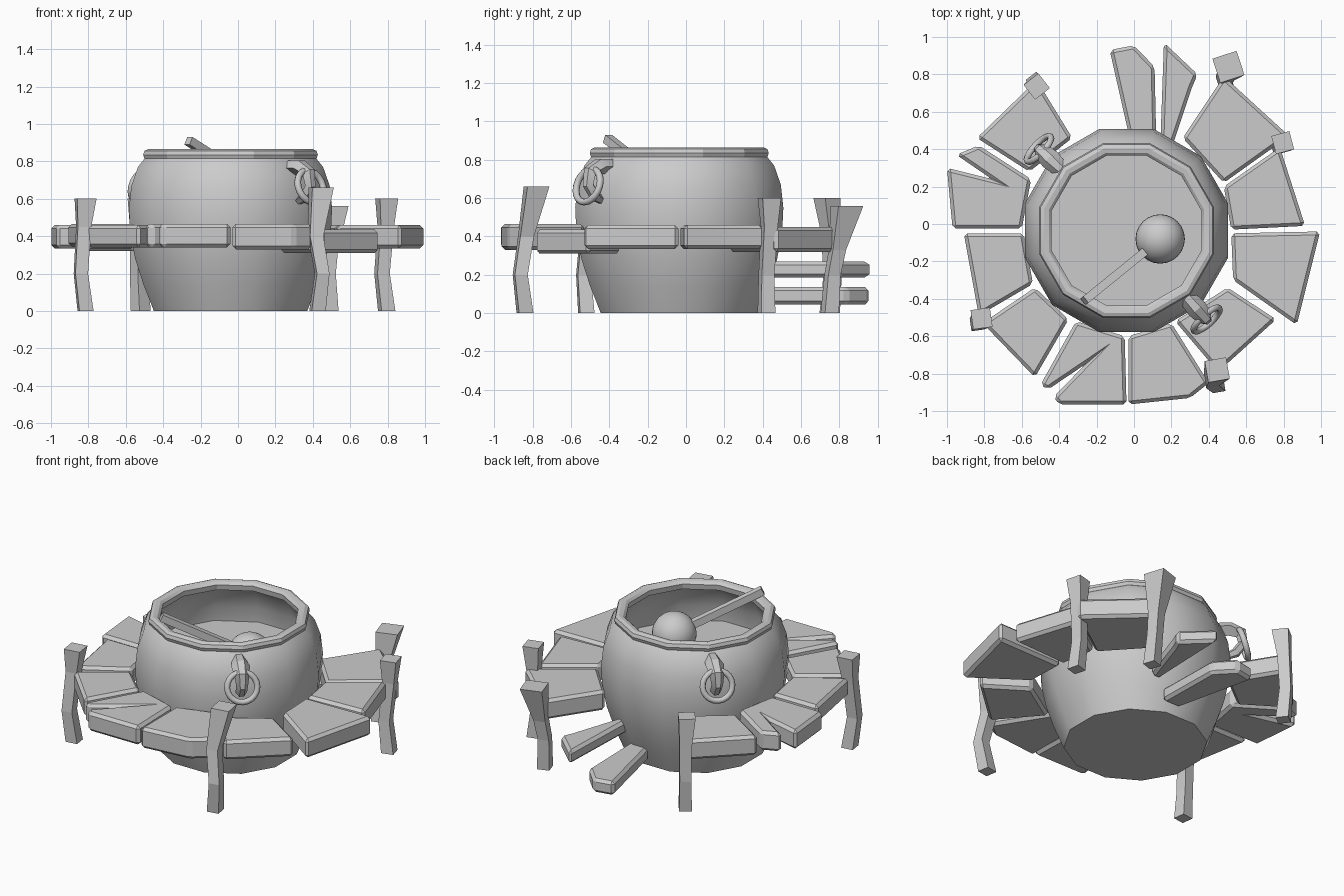
import bpy, bmesh, math
from mathutils import Vector, Matrix

if "Cube" in bpy.data.objects:
    bpy.data.objects.remove(bpy.data.objects["Cube"])

grey = bpy.data.materials.new("plain grey")
grey.use_nodes = True
GREY = (0.6, 0.6, 0.6, 1)
grey.diffuse_color = GREY
grey.node_tree.nodes["Principled BSDF"].inputs["Base Color"].default_value = GREY

CX, CY, SIDES = -0.04, -0.035, 12


def finish(name, bm, smooth=None, bevel=0):
    bmesh.ops.recalc_face_normals(bm, faces=bm.faces)
    mesh = bpy.data.meshes.new(name)
    bm.to_mesh(mesh)
    bm.free()
    mesh.materials.append(grey)
    ob = bpy.data.objects.new(name, mesh)
    bpy.context.collection.objects.link(ob)
    if bevel:
        mod = ob.modifiers.new("bevel", "BEVEL")
        mod.width, mod.segments = bevel, 1
    if smooth:
        bpy.ops.object.select_all(action="DESELECT")
        ob.select_set(True)
        bpy.context.view_layer.objects.active = ob
        bpy.ops.object.shade_smooth_by_angle(angle=math.radians(smooth))
    return ob


def loft(bm, rings, closed=False):
    """Skin a list of point rings, capping both ends unless closed."""
    loops = [[bm.verts.new(p) for p in ring] for ring in rings]
    n = len(loops[0])
    pairs = list(zip(loops, loops[1:])) + ([(loops[-1], loops[0])] if closed else [])
    for a, b in pairs:
        for i in range(n):
            j = (i + 1) % n
            bm.faces.new((a[i], a[j], b[j], b[i]))
    if not closed:
        bm.faces.new(loops[0])
        bm.faces.new(loops[-1])


def pot_ring(r, z):
    r /= math.cos(math.pi / SIDES)
    angles = [(i + 0.5) * 2 * math.pi / SIDES for i in range(SIDES)]
    return [(CX + r * math.cos(a), CY + r * math.sin(a), z) for a in angles]


# Pot body, with inner wall down to the brew surface
profile = [(0.41, 0), (0.465, 0.14), (0.51, 0.28), (0.537, 0.42), (0.543, 0.55),
           (0.53, 0.67), (0.495, 0.77), (0.455, 0.82), (0.405, 0.82), (0.44, 0.77),
           (0.48, 0.67), (0.49, 0.57)]
bm = bmesh.new()
loft(bm, [pot_ring(r, z) for r, z in profile])
finish("pot_body", bm, 40)

# Rim band
rim = [(0.445, 0.805), (0.46, 0.815), (0.467, 0.835), (0.46, 0.856), (0.44, 0.865),
       (0.415, 0.86), (0.4, 0.845), (0.405, 0.81)]
bm = bmesh.new()
loft(bm, [pot_ring(r, z) for r, z in rim], closed=True)
finish("pot_rim", bm, 25)

# Ladle: round bowl and square stick
bm = bmesh.new()
bmesh.ops.create_uvsphere(bm, u_segments=24, v_segments=16, radius=0.132,
                          matrix=Matrix.Translation((0.14, -0.08, 0.65)))
finish("ladle_bowl", bm, 40)
start, end = Vector((0.08, -0.13, 0.69)), Vector((-0.265, -0.41, 0.91))
turn = (end - start).to_track_quat("Z", "Y").to_matrix().to_4x4()
bm = bmesh.new()
bmesh.ops.create_cube(bm, size=1, matrix=Matrix.Translation((start + end) / 2) @ turn
                      @ Matrix.Diagonal((0.045, 0.045, (end - start).length, 1)))
finish("ladle_stick", bm)


# Plank ring: outline, bottom, top
def plank(name, outline, z0, z1, tilt=0):
    bm = bmesh.new()
    reach = [math.hypot(x, y) - 0.5 for x, y in outline]
    loft(bm, [[(x, y, z + tilt * r) for (x, y), r in zip(outline, reach)] for z in (z0, z1)])
    finish(name, bm, bevel=0.018)


plank("plank_front_right", [(-.31, -.52), (-.05, -.6), (-.04, -.965), (-.4, -.965),
                            (-.43, -.925), (-.26, -.75), (-.46, -.885), (-.5, -.86)], .34, .465)
plank("plank_front_left", [(-.03, -.6), (.2, -.53), (.4, -.85), (.3, -.93), (-.03, -.965)], .33, .465)
plank("plank_left_front_corner", [(.22, -.52), (.5, -.34), (.76, -.51), (.45, -.79)], .31, .435)
plank("plank_left_front", [(.52, -.05), (.995, -.04), (.87, -.54), (.53, -.3)], .335, .46)
plank("plank_left_back", [(.52, -.03), (.915, -.01), (.78, .41), (.48, .2)], .335, .46)
plank("plank_left_back_corner", [(.26, .46), (.48, .79), (.83, .47), (.48, .22)], .32, .45)
plank("plank_right_back_corner", [(-.33, .46), (-.52, .77), (-.84, .46), (-.56, .28)], .32, .45)
plank("plank_right_split", [(-.6, -.025), (-.97, -.025), (-1, .3), (-.76, .24),
                            (-.95, .37), (-.83, .42), (-.55, .24)], .335, .46)
plank("plank_right_front", [(-.59, -.05), (-.91, -.05), (-.83, -.49), (-.54, -.32)], .345, .465)
plank("plank_right_front_corner", [(-.53, -.34), (-.81, -.53), (-.53, -.82), (-.35, -.51)], .34, .46)
# Fallen planks
plank("fallen_plank_low", [(-.01, .4), (-.13, .93), (0, .955), (.11, .84), (.12, .4)], .045, .135)
plank("fallen_plank_high", [(.14, .4), (.16, .97), (.34, .8), (.31, .73), (.2, .4)], .185, .27)


# Crooked posts: centre line from foot to top, half width at the top, turn
def post(name, path, flare, spin):
    bm = bmesh.new()
    rings = []
    for (x, y, z), half in zip(path, (0.038, 0.034, 0.036, flare)):
        corners = [math.radians(spin + 45 + 90 * k) for k in range(4)]
        r = half * math.sqrt(2)
        rings.append([(x + r * math.cos(a), y + r * math.sin(a), z) for a in corners])
    loft(bm, rings)
    finish(name, bm)


post("post_right_front", [(-.815, -.52, 0), (-.84, -.535, .2), (-.825, -.51, .45), (-.815, -.505, .6)], .052, 8)
post("post_left_front", [(.425, -.84, 0), (.45, -.865, .2), (.415, -.835, .4), (.445, -.78, .66)], .058, 10)
post("post_left_back", [(.49, .75, 0), (.48, .765, .2), (.49, .79, .33), (.505, .84, .56)], .068, 18)
post("post_left_side", [(.795, .42, 0), (.77, .42, .2), (.79, .435, .45), (.795, .435, .6)], .05, 15)
post("post_right_back", [(-.52, .75, 0), (-.53, .765, .2), (-.525, .755, .42), (-.52, .735, .6)], .05, 38)

# Lugs with hanging rings on opposite sides: (radius, height, half width, half depth)
hook = [(0.48, 0.765, 0.045, 0.04), (0.56, 0.765, 0.055, 0.04), (0.625, 0.735, 0.045, 0.035),
        (0.635, 0.67, 0.035, 0.03), (0.59, 0.61, 0.035, 0.028), (0.53, 0.585, 0.02, 0.02)]
for side, angle in (("front", -48), ("back", 137)):
    place = Matrix.Translation((CX, CY, 0)) @ Matrix.Rotation(math.radians(angle), 4, "Z")
    bm = bmesh.new()
    rings = []
    for i, (r, z, w, d) in enumerate(hook):
        a, b = hook[max(i - 1, 0)], hook[min(i + 1, len(hook) - 1)]
        out = Vector((a[1] - b[1], 0, b[0] - a[0])).normalized() * d
        c = Vector((r, 0, z))
        wide = Vector((0, w, 0))
        rings.append([c + out + wide * 0.4, c + wide, c - out, c - wide, c + out - wide * 0.4])
    loft(bm, rings)
    bm.transform(place)
    finish("lug_" + side, bm, 25)

    bm = bmesh.new()
    rings = []
    for i in range(20):
        t = 2 * math.pi * i / 20
        rings.append([(0.018 * math.sin(u), (0.09 + 0.018 * math.cos(u)) * math.cos(t),
                       (0.09 + 0.018 * math.cos(u)) * math.sin(t))
                      for u in (2 * math.pi * k / 8 for k in range(8))])
    loft(bm, rings, closed=True)
    bm.transform(place @ Matrix.Translation((0.64, 0, 0.665)) @ Matrix.Rotation(-0.3, 4, "Y"))
    finish("lug_ring_" + side, bm, 60)
